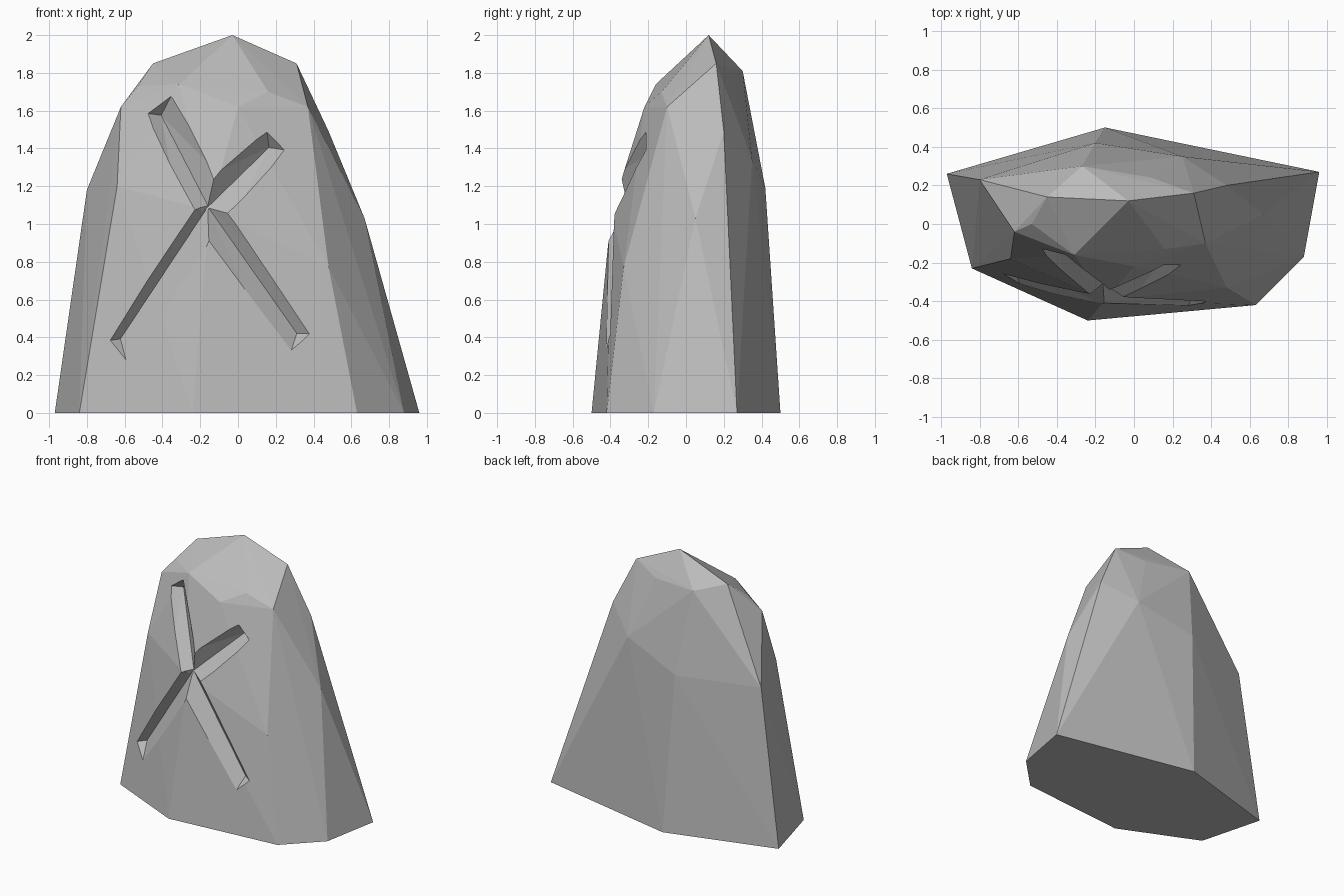
import bpy, bmesh
from mathutils import Vector
from mathutils.bvhtree import BVHTree

cube = bpy.data.objects.get("Cube")
if cube:
    bpy.data.objects.remove(cube, do_unlink=True)

# Single stone colour
stone = bpy.data.materials.new("stone_grey")
stone.use_nodes = True
grey = (0.5, 0.5, 0.5, 1)
stone.diffuse_color = grey
bsdf = next(n for n in stone.node_tree.nodes if n.type == 'BSDF_PRINCIPLED')
bsdf.inputs["Base Color"].default_value = grey
bsdf.inputs["Roughness"].default_value = 0.9


def hull_object(name, points):
    """Faceted solid wrapped around a handful of corner points."""
    bm = bmesh.new()
    for p in points:
        bm.verts.new(p)
    bmesh.ops.convex_hull(bm, input=bm.verts[:])
    loose = [v for v in bm.verts if not v.link_faces]
    bmesh.ops.delete(bm, geom=loose, context='VERTS')
    bmesh.ops.recalc_face_normals(bm, faces=bm.faces[:])
    mesh = bpy.data.meshes.new(name)
    bm.to_mesh(mesh)
    bm.free()
    mesh.materials.append(stone)
    obj = bpy.data.objects.new(name, mesh)
    bpy.context.collection.objects.link(obj)
    return obj


# Rock corners, ring by ring
foot = [(-.97, .26, 0), (-.84, -.23, 0), (-.24, -.5, 0), (.63, -.42, 0),
        (.88, -.17, 0), (.96, .27, 0), (-.15, .5, 0)]
middle = [(.48, -.33, .77), (.67, .05, 1.03), (-.15, -.395, 1.07),
          (-.64, -.18, 1.2), (-.8, .23, 1.18), (-.2, .42, 1.19),
          (.25, .35, 1.34), (.48, .2, 1.49)]
crown = [(.37, -.1, 1.62), (0, -.22, 1.62), (.16, -.13, 1.7),
         (-.31, -.16, 1.74), (-.62, -.04, 1.62), (-.53, 0, 1.73),
         (-.45, .14, 1.85), (-.27, .3, 1.81), (.09, .24, 1.79),
         (.31, .16, 1.85), (-.03, .12, 2)]
rock = hull_object("carved_rock", foot + middle + crown)

# Carved V-shaped grooves, cut from the front
bm = bmesh.new()
bm.from_mesh(rock.data)
surface = BVHTree.FromBMesh(bm)
bm.free()
OUT = Vector((0, -1, 0))


def on_rock(x, z):
    return surface.ray_cast(Vector((x, -2, z)), -OUT)[0]


def groove(name, start, tip, width, depth=.06, lift=.1):
    """Wedge along one arm, with a sloped end at the tip."""
    a, b = on_rock(*start), on_rock(*tip)
    along = Vector((b.x - a.x, 0, b.z - a.z)).normalized()
    side = along.cross(OUT) * (width / 2 * (depth + lift) / depth)
    points = [a - OUT * depth, b - OUT * depth - along * .05]
    for s in (-1, 1):
        points.append(a + OUT * lift + side * s)
        points.append(b + OUT * lift + side * s + along * .08)
    cutter = hull_object(name, points)
    cutter.hide_render = True
    return cutter


arms = [("upper_right_groove", (-.13, 1.04), (-.43, 1.62), .14),
        ("lower_left_groove", (-.18, 1.12), (.34, .38), .13),
        ("lower_right_groove", (-.14, 1.12), (-.65, .35), .11),
        ("upper_left_groove", (-.19, 1.06), (.2, 1.44), .13)]
for arm in arms:
    cutter = groove(*arm)
    cut = rock.modifiers.new(arm[0], 'BOOLEAN')
    cut.operation = 'DIFFERENCE'
    cut.solver = 'EXACT'
    cut.object = cutter
    # Bake the cut, then discard the helper
    graph = bpy.context.evaluated_depsgraph_get()
    carved = bpy.data.meshes.new_from_object(rock.evaluated_get(graph))
    rock.modifiers.clear()
    rock.data = carved
    bpy.data.objects.remove(cutter, do_unlink=True)

# Flat facets, one material
rock.data.materials.clear()
rock.data.materials.append(stone)
for face in rock.data.polygons:
    face.use_smooth = False
    face.material_index = 0
